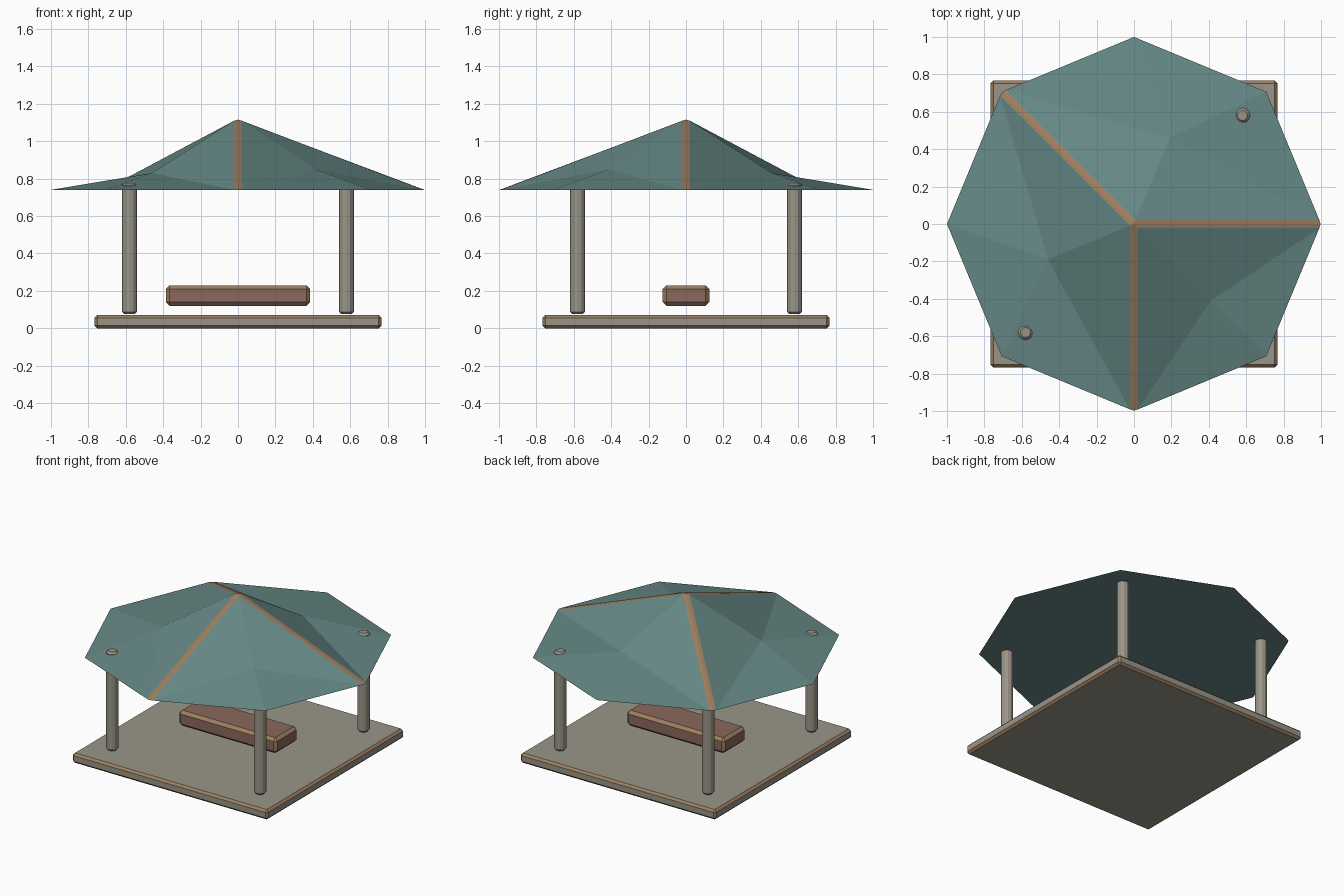
import bpy, bmesh, math
from mathutils import Vector

if "Cube" in bpy.data.objects:
    bpy.data.objects.remove(bpy.data.objects["Cube"])


def mat(name, rgb):
    m = bpy.data.materials.new(name)
    m.diffuse_color = (*rgb, 1.0)
    m.use_nodes = True
    m.node_tree.nodes["Principled BSDF"].inputs["Base Color"].default_value = m.diffuse_color
    return m


TEAL = mat("teal roof", (0.133, 0.25, 0.24))
TAN = mat("tan trim", (0.34, 0.21, 0.115))
STONE = mat("grey stone", (0.32, 0.30, 0.245))
RED = mat("red brown wood", (0.26, 0.14, 0.112))


def finish(bm, name, mats):
    bmesh.ops.recalc_face_normals(bm, faces=bm.faces[:])
    me = bpy.data.meshes.new(name)
    bm.to_mesh(me)
    bm.free()
    for m in mats:
        me.materials.append(m)
    ob = bpy.data.objects.new(name, me)
    bpy.context.collection.objects.link(ob)
    return ob


def chamfer_box(name, sx, sy, z0, z1, bevel, mats):
    bm = bmesh.new()
    bmesh.ops.create_cube(bm, size=1)
    for v in bm.verts:
        v.co = Vector((v.co.x * sx, v.co.y * sy, (z0 + z1) / 2 + v.co.z * (z1 - z0)))
    bmesh.ops.bevel(bm, geom=bm.edges[:], offset=bevel, segments=1,
                    affect='EDGES', profile=0.5, material=1)
    return finish(bm, name, mats)


# floor slab and bench, both with tan chamfered edges
chamfer_box("floor_slab", 1.535, 1.535, 0.0, 0.07, 0.015, [STONE, TAN])
chamfer_box("bench", 0.77, 0.25, 0.12, 0.23, 0.02, [RED, TAN])


# four posts with chamfered ends
def post(name, x, y, z0=0.075, z1=0.778, r=0.04, c=0.013, n=12):
    bm = bmesh.new()
    rings = []
    for rr, z in ((r - c, z0), (r, z0 + c), (r, z1 - c), (r - c, z1)):
        rings.append([bm.verts.new((x + rr * math.cos(math.tau * i / n),
                                    y + rr * math.sin(math.tau * i / n), z)) for i in range(n)])
    for a, b in zip(rings, rings[1:]):
        for i in range(n):
            j = (i + 1) % n
            bm.faces.new((a[i], a[j], b[j], b[i]))
    bm.faces.new(rings[0][::-1])
    bm.faces.new(rings[-1])
    finish(bm, name, [STONE])


for sx, side in ((-1, "left"), (1, "right")):
    for sy, end in ((-1, "front"), (1, "back")):
        post(f"{end}_{side}_post", sx * 0.58, sy * 0.58)

# eight-sided roof: three sectors between tan ridge strips
EAVE, TOP, W = 0.74, 1.116, 0.022
bm = bmesh.new()


def rim(k):
    a = math.radians(45 * k)
    return Vector((math.cos(a), math.sin(a), EAVE))


def toward(a, b):
    return a + (b - a).normalized() * W / math.sin(math.radians(67.5))


apex = bm.verts.new((0, 0, TOP))
tips = {k: bm.verts.new(rim(k) * 0.997 + Vector((0, 0, EAVE * 0.003))) for k in (0, 3, 6)}
sectors = []
for k0, k1, radius, height in ((0, 3, 0.497, 0.83), (3, 6, 0.497, 0.83), (6, 8, 0.58, 0.85)):
    half = math.radians(45 * (k1 - k0) / 2)
    mid = math.radians(45 * (k0 + k1) / 2)
    d = Vector((math.cos(mid), math.sin(mid), 0))
    inner = bm.verts.new(d * W / math.sin(half) + Vector((0, 0, TOP - 0.007)))
    hub = bm.verts.new(d * radius + Vector((0, 0, height)))
    pts = [toward(rim(k0), rim(k0 + 1))] + [rim(k) for k in range(k0 + 1, k1)]
    pts.append(toward(rim(k1), rim(k1 - 1)))
    outer = [bm.verts.new(p) for p in pts]
    loop = [inner] + outer
    for i in range(len(loop)):
        bm.faces.new((hub, loop[i], loop[(i + 1) % len(loop)]))
    sectors.append((k0, inner, outer))

# ridge strips
under = []
for i, (k, inner, outer) in enumerate(sectors):
    _, prev_inner, prev_outer = sectors[i - 1]
    for f in ((apex, tips[k], outer[0], inner), (apex, prev_inner, prev_outer[-1], tips[k])):
        bm.faces.new(f).material_index = 1
    under += [tips[k]] + outer
# flat underside
bm.faces.new(under[::-1])
finish(bm, "roof", [TEAL, TAN])
